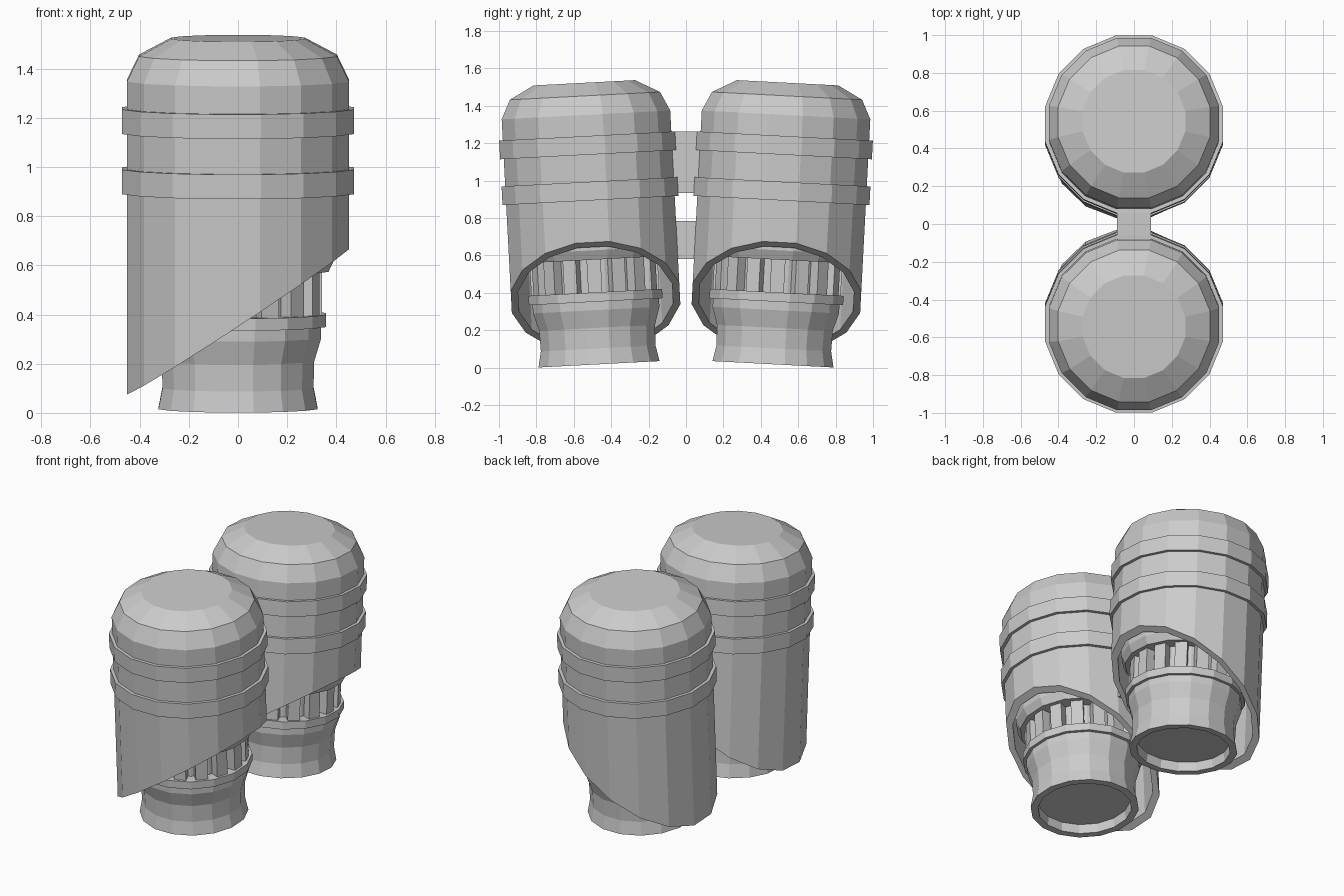
import bpy, bmesh, math
from mathutils import Matrix

if "Cube" in bpy.data.objects:
    bpy.data.objects.remove(bpy.data.objects["Cube"])

SIDES = 16
TILT = math.radians(3)


def cut(x):
    # slanted lower edge of the outer shell
    return 0.357 + 0.656 * x


def finish(name, bm, matrix):
    bmesh.ops.recalc_face_normals(bm, faces=bm.faces)
    mesh = bpy.data.meshes.new(name)
    bm.to_mesh(mesh)
    bm.free()
    ob = bpy.data.objects.new(name, mesh)
    ob.matrix_world = matrix
    bpy.context.collection.objects.link(ob)
    return ob


def lathe(name, profile, matrix, loop=False):
    # revolve (radius, height) points; height may be a function of x
    bm = bmesh.new()
    rings = []
    for r, z in profile:
        ring = []
        for i in range(SIDES):
            a = 2 * math.pi * (i + 0.5) / SIDES
            x, y = r * math.cos(a), r * math.sin(a)
            ring.append(bm.verts.new((x, y, z(x) if callable(z) else z)))
        rings.append(ring)
    pairs = list(zip(rings, rings[1:]))
    if loop:
        pairs.append((rings[-1], rings[0]))
    else:
        bm.faces.new(rings[0])
        bm.faces.new(rings[-1])
    for a, b in pairs:
        for i in range(SIDES):
            j = (i + 1) % SIDES
            bm.faces.new((a[i], a[j], b[j], b[i]))
    return finish(name, bm, matrix)


def add_box(bm, size, matrix):
    bmesh.ops.create_cube(bm, size=1, matrix=matrix @ Matrix.Diagonal((*size, 1)))


for side, tag in ((1, "back"), (-1, "front")):
    # each pod leans slightly outward
    m = Matrix.Translation((0, side * 0.465, 0.018)) @ Matrix.Rotation(-side * TILT, 4, 'X')

    # domed outer shell, hollow below
    lathe(tag + "_shell", [(0.42, 0.80), (0.42, cut), (0.46, cut), (0.46, 1.335),
                           (0.41, 1.437), (0.277, 1.507)], m)

    # two raised bands
    for n, z in (("lower", 0.877), ("upper", 1.122)):
        lathe(f"{tag}_{n}_band", [(0.45, z), (0.48, z), (0.48, z + 0.1), (0.45, z + 0.1)], m, True)

    # nozzle with recessed underside and flange
    lathe(tag + "_nozzle", [(0.28, 0.06), (0.285, 0), (0.33, 0), (0.313, 0.085), (0.316, 0.195),
                            (0.345, 0.29), (0.345, 0.335), (0.365, 0.335),
                            (0.365, 0.385), (0.345, 0.385)], m)

    # core and upper collar behind the vents
    lathe(tag + "_core", [(0.29, 0.37), (0.29, 0.57)], m)
    lathe(tag + "_collar", [(0.375, 0.56), (0.40, 0.61), (0.40, 0.79)], m)

    # vent fins around the core
    bm = bmesh.new()
    for i in range(16):
        rot = Matrix.Rotation(2 * math.pi * i / 16, 4, 'Z')
        add_box(bm, (0.075, 0.075, 0.20), rot @ Matrix.Translation((0.305, 0, 0.475)))
    finish(tag + "_vent_fins", bm, m)

# bridges joining the two pods
for name, z0, z1, half in (("upper_bridge", 0.935, 1.262, 0.085), ("lower_bridge", 0.58, 0.785, 0.075)):
    bm = bmesh.new()
    add_box(bm, (0.18, 2 * half, z1 - z0), Matrix.Translation((0, 0, (z0 + z1) / 2)))
    finish(name, bm, Matrix.Identity(4))
